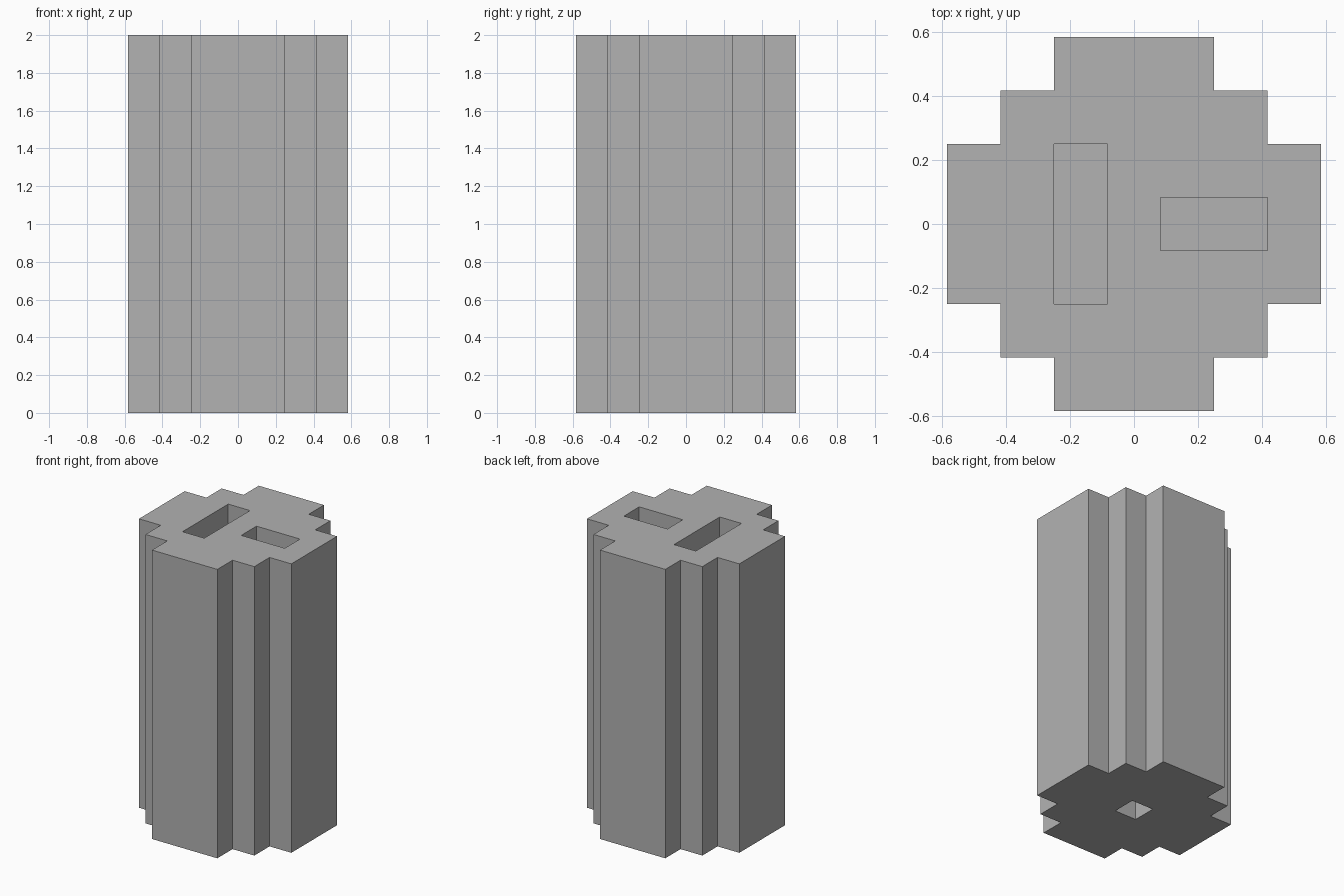
import bpy
import bmesh

cube = bpy.data.objects.get("Cube")
if cube:
    bpy.data.objects.remove(cube, do_unlink=True)

U = 1 / 6            # the block grid: 7 x 7 x 12 units
HEIGHT = 12 * U

grey = bpy.data.materials.new("plain_grey")
grey.use_nodes = True
grey.diffuse_color = (0.447, 0.447, 0.447, 1)
grey.node_tree.nodes["Principled BSDF"].inputs["Base Color"].default_value = grey.diffuse_color


def prism(name, outline, bottom, top):
    """Extrude a flat outline (in grid units) from bottom to top."""
    bm = bmesh.new()
    base = bm.faces.new([bm.verts.new((x * U, y * U, bottom)) for x, y in outline])
    side = bmesh.ops.extrude_face_region(bm, geom=[base])["geom"]
    verts = [v for v in side if isinstance(v, bmesh.types.BMVert)]
    bmesh.ops.translate(bm, verts=verts, vec=(0, 0, top - bottom))
    bmesh.ops.recalc_face_normals(bm, faces=bm.faces)
    mesh = bpy.data.meshes.new(name)
    bm.to_mesh(mesh)
    bm.free()
    mesh.materials.append(grey)
    obj = bpy.data.objects.new(name, mesh)
    bpy.context.collection.objects.link(obj)
    return obj


def cut(target, name, x0, x1, y0, y1, bottom, top):
    """Cut a rectangular pocket and remove its cutter."""
    cutter = prism(name, [(x0, y0), (x1, y0), (x1, y1), (x0, y1)], bottom, top)
    cutter.hide_render = True
    mod = target.modifiers.new(name, "BOOLEAN")
    mod.operation = "DIFFERENCE"
    mod.solver = "EXACT"
    mod.object = cutter
    bpy.context.view_layer.objects.active = target
    bpy.ops.object.modifier_apply(modifier=name)
    bpy.data.objects.remove(cutter, do_unlink=True)


# Stepped column: one quarter of the outline, turned four times
quarter = [(3.5, -1.5), (3.5, 1.5), (2.5, 1.5), (2.5, 2.5), (1.5, 2.5)]
outline = []
for turn in range(4):
    outline += quarter
    quarter = [(-y, x) for x, y in quarter]
column = prism("stepped_column", outline, 0, HEIGHT)

# Two slots in the top and a square socket in the base, each one unit deep
cut(column, "long_slot", -1.5, -0.5, -1.5, 1.5, HEIGHT - U, HEIGHT + U)
cut(column, "short_slot", 0.5, 2.5, -0.5, 0.5, HEIGHT - U, HEIGHT + U)
cut(column, "base_socket", -0.5, 0.5, -0.5, 0.5, -U, U)
